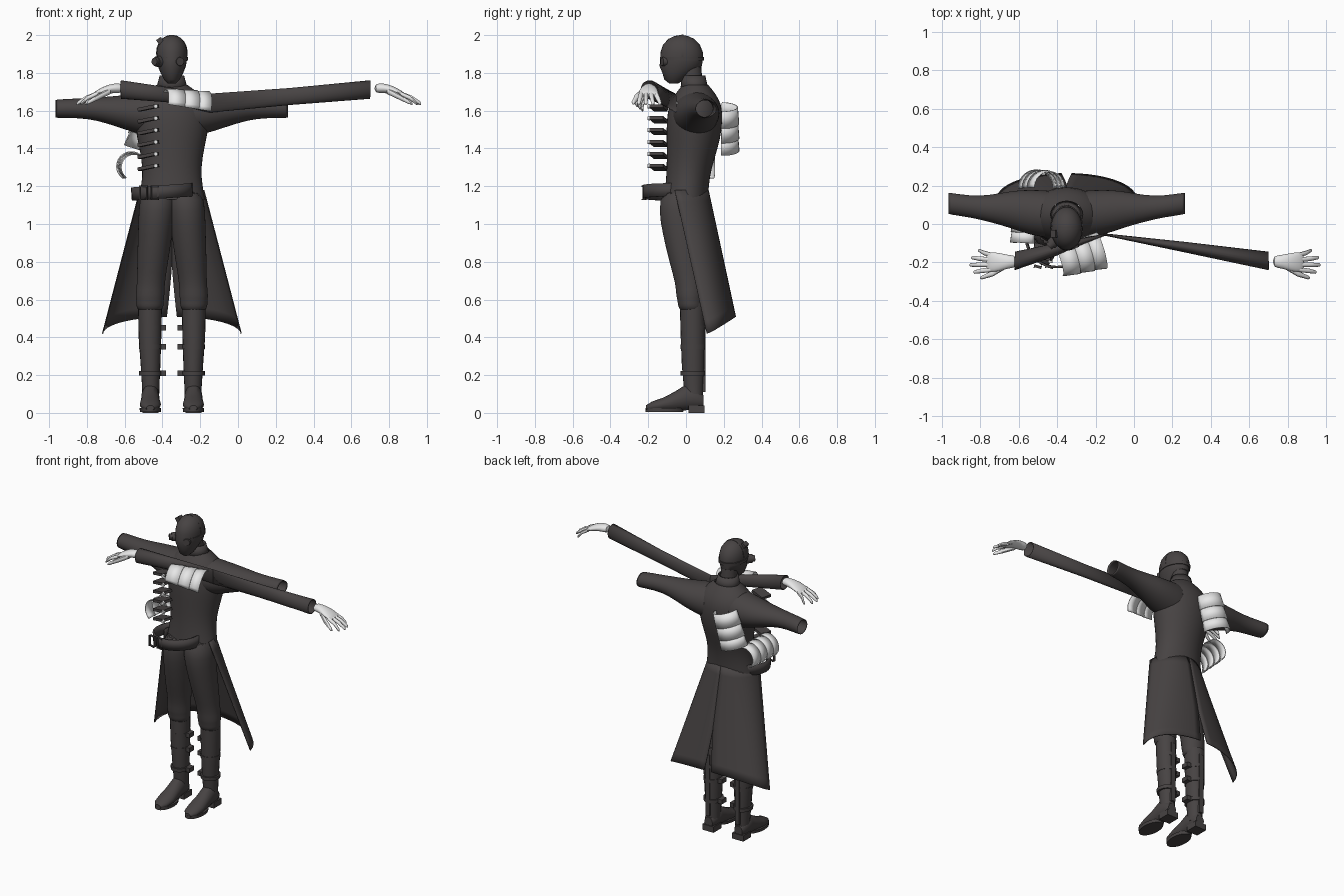
import bpy, bmesh, math
from mathutils import Vector

default_cube = bpy.data.objects.get("Cube")
if default_cube:
    bpy.data.objects.remove(default_cube, do_unlink=True)

BODY_X = -0.35          # the body stands off to one side
ARM_MIRROR = 0.115      # the floating arms mirror as x -> ARM_MIRROR - x
AXIS_X, AXIS_Y, AXIS_Z = Vector((1, 0, 0)), Vector((0, 1, 0)), Vector((0, 0, 1))
parts = []


def material(name, colour):
    mat = bpy.data.materials.new(name)
    mat.use_nodes = True
    mat.diffuse_color = colour
    mat.node_tree.nodes["Principled BSDF"].inputs["Base Color"].default_value = colour
    return mat


DARK = material("charcoal", (0.063, 0.056, 0.056, 1))
LIGHT = material("pale_grey", (0.8, 0.8, 0.8, 1))


def finish(name, bm, mat, subsurf=0, thick=0):
    bmesh.ops.recalc_face_normals(bm, faces=bm.faces)
    mesh = bpy.data.meshes.new(name)
    bm.to_mesh(mesh)
    bm.free()
    obj = bpy.data.objects.new(name, mesh)
    bpy.context.scene.collection.objects.link(obj)
    mesh.materials.append(mat)
    if thick:
        mod = obj.modifiers.new("Thickness", 'SOLIDIFY')
        mod.thickness = thick
    if subsurf:
        mod = obj.modifiers.new("Smooth", 'SUBSURF')
        mod.levels = mod.render_levels = subsurf
    parts.append(obj)
    return obj


def skin(bm, rows, closed):
    """Bridge equal rows of points into quads; returns the rows of vertices."""
    rows = [[bm.verts.new(p) for p in row] for row in rows]
    for low, high in zip(rows, rows[1:]):
        n = len(low)
        for i in range(n if closed else n - 1):
            j = (i + 1) % n
            bm.faces.new((low[i], low[j], high[j], high[i]))
    return rows


def loft(name, mat, u, v, sections, sides=20, cap=True, subsurf=0, thick=0):
    """Elliptical sections (x, y, z, radius along u, radius along v)."""
    bm = bmesh.new()
    rows = []
    for x, y, z, a, b in sections:
        angles = [math.tau * i / sides for i in range(sides)]
        rows.append([Vector((x, y, z)) + u * a * math.cos(t) + v * b * math.sin(t) for t in angles])
    rows = skin(bm, rows, True)
    if cap:
        bm.faces.new(rows[0])
        bm.faces.new(rows[-1])
    return finish(name, bm, mat, subsurf, thick)


def column(name, mat, x, sections, **kw):
    """Upright loft from (z, dx, y, rx, ry) rows."""
    return loft(name, mat, AXIS_X, AXIS_Y,
                [(x + dx, y, z, rx, ry) for z, dx, y, rx, ry in sections], **kw)


def box(name, mat, centre, size, turn=0, roll=0):
    bm = bmesh.new()
    bmesh.ops.create_cube(bm, size=1)
    bmesh.ops.scale(bm, vec=size, verts=bm.verts)
    obj = finish(name, bm, mat)
    obj.location = centre
    obj.rotation_euler = (0, roll, turn)
    return obj


def disc(name, mat, centre, radius, depth, direction):
    bm = bmesh.new()
    bmesh.ops.create_cone(bm, cap_ends=True, segments=20, radius1=radius,
                          radius2=radius * 0.85, depth=depth)
    obj = finish(name, bm, mat)
    obj.location = centre
    obj.rotation_euler = Vector(direction).to_track_quat('Z', 'Y').to_euler()
    return obj


def armour(name, start, end, up, r0, r1, bands, a0=0, a1=180):
    """Overlapping half-tube plates along an axis."""
    start, end = Vector(start), Vector(end)
    along = (end - start).normalized()
    side = along.cross(Vector(up)).normalized()
    up = side.cross(along)
    bm = bmesh.new()
    for k in range(bands):
        rows = []
        for t, flare in ((k / bands, 1.0), ((k + 1.15) / bands, 1.07)):
            t = min(t, 1)
            r = (r0 + (r1 - r0) * t) * flare
            angles = [math.radians(a0 + (a1 - a0) * i / 14) for i in range(15)]
            rows.append([start.lerp(end, t) + side * r * math.cos(a) + up * r * math.sin(a)
                         for a in angles])
        skin(bm, rows, False)
    return finish(name, bm, LIGHT, thick=0.006)


# Head, mask, neck
column("head", DARK, BODY_X, [
    (1.745, 0, -0.065, 0.022, 0.025), (1.765, 0, -0.06, 0.042, 0.055),
    (1.80, 0, -0.045, 0.06, 0.08), (1.835, 0, -0.028, 0.074, 0.112),
    (1.87, 0, -0.024, 0.08, 0.113), (1.91, 0, -0.023, 0.082, 0.112),
    (1.95, 0, -0.024, 0.074, 0.097), (1.98, 0, -0.025, 0.053, 0.068),
    (1.995, 0, -0.025, 0.028, 0.036), (2.0, 0, -0.025, 0.006, 0.008)], sides=24)
column("neck", DARK, BODY_X, [(1.66, 0, 0.04, 0.055, 0.055), (1.84, 0, 0.025, 0.05, 0.055)])
column("head_strap", DARK, BODY_X, [(1.865, 0, -0.02, 0.084, 0.114), (1.885, 0, -0.02, 0.086, 0.116)])
loft("hood_seam", DARK, AXIS_X, AXIS_Z, [(BODY_X, y, 1.905, 0.084, 0.097) for y in (-0.025, -0.012)])
disc("eyepiece", DARK, (-0.415, -0.09, 1.86), 0.032, 0.05, (-0.7, -0.7, 0))
disc("eyepiece_rim", DARK, (-0.427, -0.102, 1.86), 0.024, 0.045, (-0.7, -0.7, 0))
disc("plain_eye", DARK, (-0.31, -0.118, 1.86), 0.026, 0.02, (0.4, -0.9, 0))
box("hood_clip", DARK, (-0.41, -0.05, 1.965), (0.03, 0.04, 0.04), roll=-0.6)

# Coat body and collar
column("coat_body", DARK, BODY_X, [
    (1.13, 0, 0, 0.178, 0.118), (1.25, 0, 0.01, 0.155, 0.115), (1.35, 0, 0.025, 0.163, 0.128),
    (1.45, 0, 0.04, 0.185, 0.145), (1.55, 0, 0.045, 0.205, 0.15), (1.63, 0, 0.05, 0.195, 0.143),
    (1.69, 0, 0.05, 0.15, 0.108), (1.735, 0, 0.05, 0.085, 0.07)], subsurf=1, cap=False)
column("collar", DARK, BODY_X, [(1.71, 0, 0.045, 0.085, 0.075), (1.785, 0, 0.04, 0.065, 0.062)],
       cap=False, thick=0.008)

# Wide empty coat sleeves and open coat tails, one per side
for side, label in ((1, "left"), (-1, "right")):
    loft(label + "_coat_sleeve", DARK, AXIS_Y, AXIS_Z, [
        (BODY_X + side * dx, y, z, a, b) for dx, y, z, a, b in (
            (0.08, 0.05, 1.58, 0.125, 0.125), (0.19, 0.06, 1.585, 0.12, 0.105),
            (0.28, 0.075, 1.595, 0.10, 0.085), (0.4, 0.08, 1.61, 0.07, 0.06),
            (0.5, 0.09, 1.613, 0.056, 0.052), (0.62, 0.108, 1.61, 0.058, 0.05))],
         cap=False, subsurf=1, thick=0.006)
    rows = []
    for k in range(13):
        t = k / 12
        width, front, back = 0.172 + 0.198 * t, -0.06 + 0.17 * t, 0.12 + 0.145 * t
        reach = math.pi / 2 - max(0, t - 0.6) * 0.18     # leaves the back slit
        row = []
        for i in range(13):
            a = reach * i / 12
            s = math.sin(a)
            row.append((BODY_X + side * width * math.cos(a), front + (back - front) * s ** 0.85,
                        1.18 - t * (0.76 - 0.09 * s)))
        rows.append(row)
    bm = bmesh.new()
    skin(bm, rows, False)
    finish(label + "_coat_tail", bm, DARK, thick=0.006)

# Legs, boots and buckles
for side, label in ((1, "left"), (-1, "right")):
    column(label + "_trouser_leg", DARK, BODY_X, [(z, side * dx, y, a, b) for z, dx, y, a, b in (
        (1.19, 0.07, -0.03, 0.095, 0.10), (1.07, 0.08, -0.035, 0.098, 0.112),
        (0.95, 0.088, -0.02, 0.092, 0.105), (0.8, 0.102, 0, 0.083, 0.09),
        (0.68, 0.112, 0.02, 0.073, 0.074), (0.62, 0.116, 0.02, 0.078, 0.074),
        (0.59, 0.116, 0.022, 0.072, 0.066), (0.57, 0.116, 0.024, 0.075, 0.068),
        (0.53, 0.116, 0.03, 0.06, 0.06))], subsurf=1)
    column(label + "_boot_shaft", DARK, BODY_X, [(z, side * dx, y, a, b) for z, dx, y, a, b in (
        (0.58, 0.116, 0.033, 0.064, 0.066), (0.4, 0.116, 0.036, 0.06, 0.064),
        (0.25, 0.113, 0.038, 0.052, 0.06), (0.14, 0.112, 0.04, 0.046, 0.052),
        (0.06, 0.112, 0.045, 0.044, 0.045))])
    foot_x = BODY_X + side * 0.114
    loft(label + "_foot", DARK, AXIS_X, AXIS_Z, [(foot_x, y, z, a, b) for y, z, a, b in (
        (0.092, 0.06, 0.03, 0.035), (0.06, 0.075, 0.046, 0.055), (0.0, 0.082, 0.048, 0.068),
        (-0.06, 0.06, 0.05, 0.052), (-0.12, 0.045, 0.056, 0.036), (-0.18, 0.034, 0.046, 0.026),
        (-0.212, 0.026, 0.02, 0.014))])
    column(label + "_sole", DARK, foot_x, [(0.005, 0, -0.115, 0.055, 0.1), (0.025, 0, -0.112, 0.057, 0.102)])
    box(label + "_heel", DARK, (foot_x, 0.055, 0.02), (0.085, 0.085, 0.04))
    box(label + "_back_seam", DARK, (foot_x, 0.095, 0.32), (0.03, 0.018, 0.42))
    for z in (0.21, 0.35, 0.45):
        box(label + "_boot_buckle", DARK, (BODY_X + side * 0.048, 0.04, z), (0.035, 0.05, 0.03))
        column(label + "_boot_strap", DARK, foot_x, [(z - 0.012, 0, 0.037, 0.06, 0.066),
                                                     (z + 0.012, 0, 0.037, 0.061, 0.067)])

# Belt with frames
belt = column("belt", DARK, 0, [(-0.035, 0, 0, 0.163, 0.155), (0.035, 0, 0, 0.163, 0.155)],
              sides=32, cap=False, thick=0.012)
belt.location = (-0.402, -0.075, 1.17)
belt.rotation_euler.y = -0.07
for x in (-0.50, -0.44):
    for dx in (-0.018, 0.018):
        box("belt_buckle_bar", DARK, (x + dx, -0.222, 1.165), (0.006, 0.014, 0.075), turn=-0.3)
    for dz in (-0.035, 0.035):
        box("belt_buckle_bar", DARK, (x, -0.222, 1.165 + dz), (0.04, 0.014, 0.006), turn=-0.3)

# Slanted fastening tabs with studs
for k in range(6):
    z = 1.30 + 0.063 * k
    box("coat_tab", DARK, (-0.475, -0.145, z), (0.10, 0.075, 0.018), turn=-0.25, roll=-0.2)
    disc("coat_stud", LIGHT, (-0.435, -0.197, z + 0.008), 0.012, 0.012, (0, -1, 0))

# Loose arms: flattened at the inner end, round at the cuff, with open hands
for side, label, cuff in ((1, "left", 0.70), (-1, "right", 0.735)):
    def place(x):
        return x if side > 0 else ARM_MIRROR - x
    inner = -0.15
    mid = 0.25 if side > 0 else 0.5
    start = (inner, -0.055, 1.64, 0.006, 0.05)
    middle = ((inner + cuff) / 2, -0.122, 1.675, 0.028, 0.045) if side > 0 else (-0.38, -0.125, 1.685, 0.032, 0.04)
    loft(label + "_forearm_sleeve", DARK, AXIS_Y, AXIS_Z,
         [start, middle, (place(cuff), -0.192, 1.712, 0.048, 0.049)], thick=0.006, cap=False)
    loft(label + "_palm", LIGHT, AXIS_Y, AXIS_Z, [(place(x), y, z, a, b) for x, y, z, a, b in (
        (0.72, -0.195, 1.718, 0.032, 0.026), (0.77, -0.196, 1.72, 0.034, 0.026),
        (0.82, -0.198, 1.71, 0.05, 0.022), (0.865, -0.198, 1.69, 0.052, 0.017),
        (0.885, -0.198, 1.68, 0.045, 0.01))], subsurf=1)
    fingers = (("index", -0.237, -0.25, 0.95), ("middle", -0.211, -0.213, 0.97),
               ("ring", -0.186, -0.175, 0.962), ("little", -0.161, -0.138, 0.925))
    for finger, root, tip, reach in fingers:
        half = (0.87 + reach) / 2
        loft(label + "_" + finger + "_finger", LIGHT, AXIS_Y, AXIS_Z, [
            (place(0.86), root, 1.69, 0.013, 0.013), (place(half), (root + tip) / 2, 1.668, 0.012, 0.012),
            (place(reach - 0.006), tip, 1.64, 0.009, 0.01), (place(reach), tip, 1.635, 0.004, 0.005)], sides=10)
    loft(label + "_thumb", LIGHT, AXIS_Y, AXIS_Z, [
        (place(0.79), -0.22, 1.705, 0.018, 0.018), (place(0.85), -0.258, 1.675, 0.015, 0.016),
        (place(0.905), -0.278, 1.645, 0.01, 0.011), (place(0.915), -0.28, 1.638, 0.004, 0.005)], sides=10)

# Displaced pale armour plates: chest, shoulder blade, elbow
armour("chest_plates", (-0.39, -0.20, 1.64), (-0.17, -0.135, 1.605), (0, 0, 1), 0.075, 0.095, 3, a0=-5, a1=170)
armour("shoulder_plates", (-0.44, 0.19, 1.62), (-0.51, 0.185, 1.39), (0, 1, 0), 0.085, 0.092, 3)
armour("elbow_plates", (-0.55, 0.15, 1.30), (-0.565, -0.1, 1.305), (-0.8, 0, 0.6), 0.072, 0.075, 4)

bpy.ops.object.select_all(action='DESELECT')
for obj in parts:
    obj.select_set(True)
bpy.context.view_layer.objects.active = parts[0]
bpy.ops.object.shade_smooth_by_angle(angle=math.radians(40))
